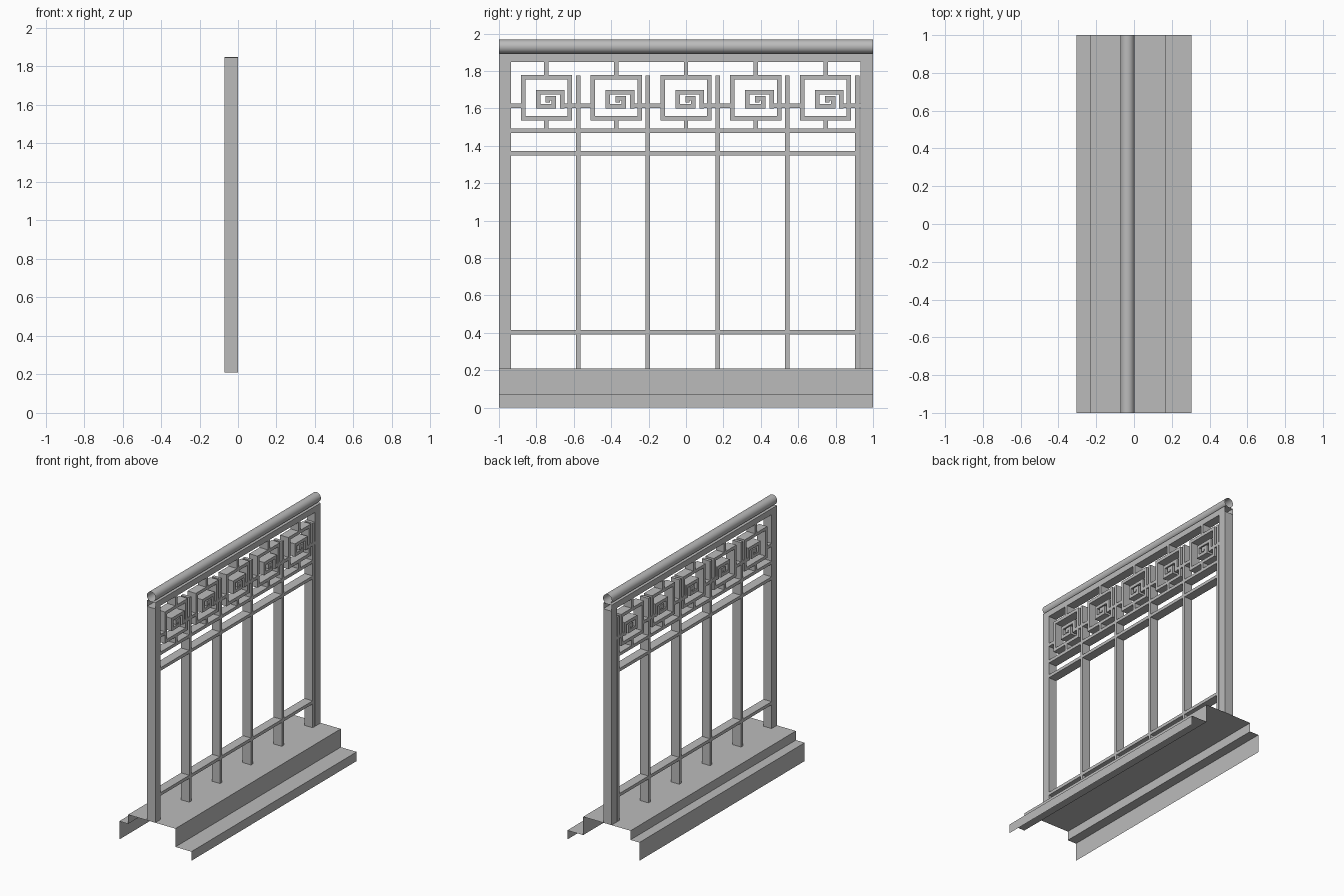
import bpy
import bmesh
import math

cube = bpy.data.objects.get("Cube")
if cube:
    bpy.data.objects.remove(cube, do_unlink=True)

grey = bpy.data.materials.new("plain_grey")
grey.use_nodes = True
grey.diffuse_color = (0.5, 0.5, 0.5, 1)
grey.node_tree.nodes["Principled BSDF"].inputs["Base Color"].default_value = grey.diffuse_color

BACK, FRONT = -0.07, 0.0      # depth of the screen along x
BAR = 0.024                   # width of the thin bars


def finish(name, bm):
    mesh = bpy.data.meshes.new(name)
    bm.to_mesh(mesh)
    bm.free()
    mesh.materials.append(grey)
    obj = bpy.data.objects.new(name, mesh)
    bpy.context.collection.objects.link(obj)
    return obj


def add_box(bm, y0, y1, z0, z1):
    """Box through the full depth of the screen."""
    verts = bmesh.ops.create_cube(bm, size=1)["verts"]
    for v in verts:
        v.co.x = FRONT if v.co.x > 0 else BACK
        v.co.y = y1 if v.co.y > 0 else y0
        v.co.z = z1 if v.co.z > 0 else z0


def box(name, y0, y1, z0, z1):
    bm = bmesh.new()
    add_box(bm, y0, y1, z0, z1)
    return finish(name, bm)


def add_path(bm, points):
    """Square bars along an axis-aligned path of (y, z) points."""
    h = BAR / 2
    for (ya, za), (yb, zb) in zip(points, points[1:]):
        add_box(bm, min(ya, yb) - h, max(ya, yb) + h,
                min(za, zb) - h, max(za, zb) + h)


def sheet(name, profile, closed=False):
    """Open-ended thin sheet: an (x, z) profile swept along y."""
    bm = bmesh.new()
    rows = [[bm.verts.new((x, y, z)) for x, z in profile] for y in (-1, 1)]
    count = len(profile)
    for i in range(count if closed else count - 1):
        j = (i + 1) % count
        bm.faces.new((rows[0][i], rows[0][j], rows[1][j], rows[1][i]))
    bmesh.ops.recalc_face_normals(bm, faces=bm.faces)
    # Face the skin outwards
    top = max(bm.faces, key=lambda f: f.calc_center_median().z)
    if top.normal.z < 0:
        bmesh.ops.reverse_faces(bm, faces=bm.faces)
    return finish(name, bm)


# Stepped sill
sheet("stepped_sill", [(-0.305, 0), (-0.305, 0.14), (-0.23, 0.14), (-0.23, 0.21),
                       (0.17, 0.21), (0.17, 0.07), (0.305, 0.07), (0.305, 0)])

# Top beam, open at the ends
sheet("top_beam", [(BACK, 1.847), (BACK, 1.893), (FRONT, 1.893), (FRONT, 1.847)], True)

# Round handrail
circle = [math.tau * i / 32 for i in range(32)]
rail = sheet("round_rail", [(-0.035 + 0.037 * math.cos(a), 1.93 + 0.037 * math.sin(a))
                            for a in circle], True)
rail.data.polygons.foreach_set("use_smooth", [True] * len(rail.data.polygons))

# End posts
box("right_post", -1, -0.935, 0.21, 1.847)
box("left_post", 0.932, 1, 0.21, 1.847)

# Upright bars, the last one against the post
for i in range(5):
    y = -0.577 + i * 0.373
    box(f"upright_bar_{i + 1}", y - BAR / 2, y + BAR / 2, 0.21, 1.775)

# Cross bars
for name, z in (("lower", 0.404), ("middle", 1.36), ("upper", 1.48)):
    box(f"{name}_cross_bar", -0.935, 0.91, z - BAR / 2, z + BAR / 2)

# Fretwork squares, each with a spiral inside and ties to the frame
SPIRAL = [(0.085, -0.045), (0.085, 0.03), (-0.045, 0.03), (-0.045, -0.045),
          (0.04, -0.045), (0.04, -0.003), (0.008, -0.003), (0.008, -0.015)]
HALF_W, HALF_H, MID = 0.125, 0.109, 1.657
for i in range(5):
    cy = (i - 2) * 0.373
    bm = bmesh.new()
    corners = [(-1, -1), (1, -1), (1, 1), (-1, 1), (-1, -1)]
    add_path(bm, [(cy + a * HALF_W, MID + b * HALF_H) for a, b in corners])
    add_path(bm, [(cy + y, MID + z) for y, z in SPIRAL])
    add_path(bm, [(cy, MID + HALF_H), (cy, 1.838)])
    add_path(bm, [(cy, 1.48), (cy, MID - HALF_H)])
    add_path(bm, [(cy - 0.187, MID - 0.042), (cy - HALF_W, MID - 0.042)])
    add_path(bm, [(cy + 0.085, MID - 0.042), (cy + 0.18, MID - 0.042)])
    finish(f"fret_spiral_{i + 1}", bm)
